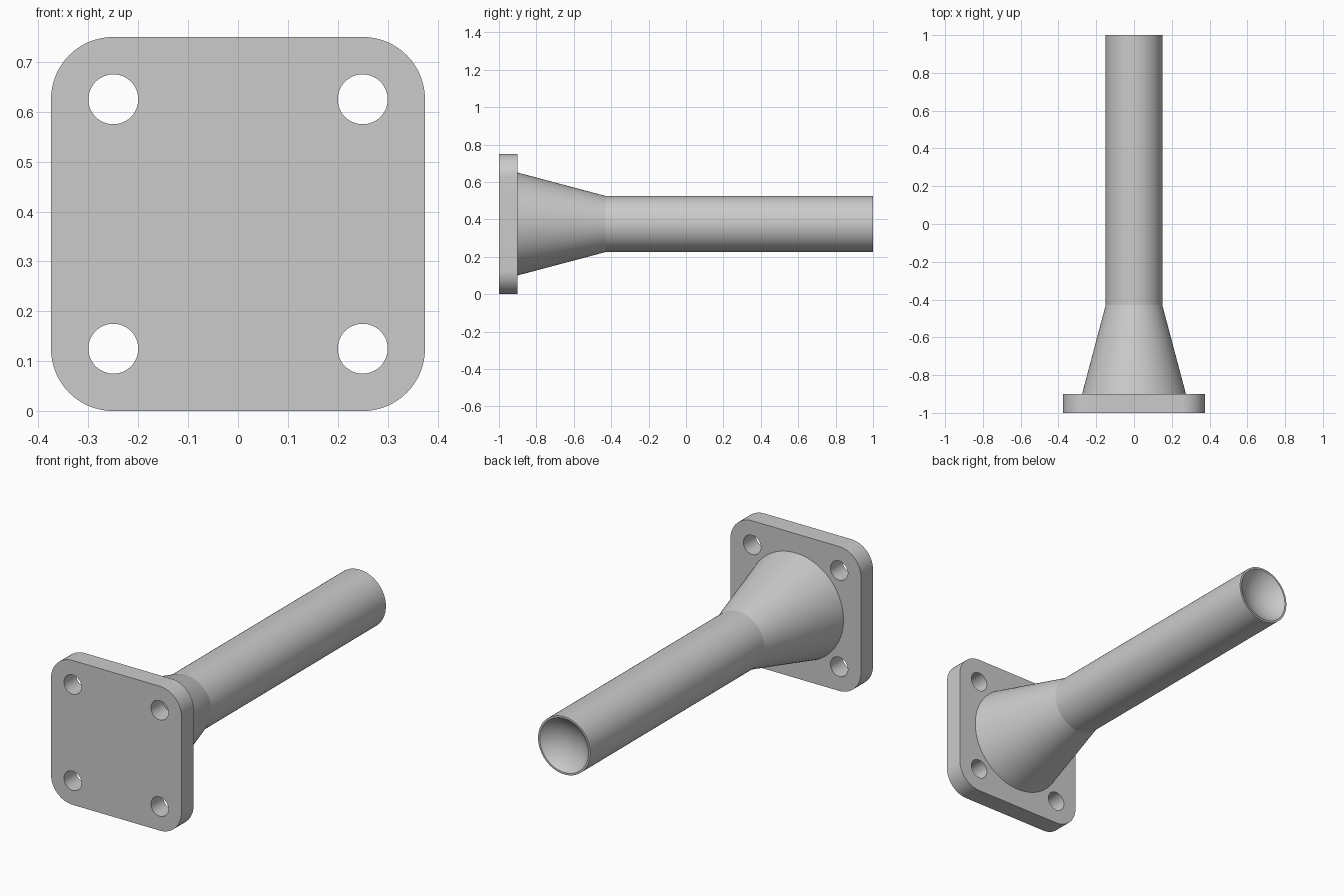
import bpy
import bmesh
from math import sin, cos, pi, radians, asin
from mathutils import Vector, Matrix

cube = bpy.data.objects.get("Cube")
if cube:
    bpy.data.objects.remove(cube, do_unlink=True)

CENTRE_Z = 0.375
SEGMENTS = 72

grey = bpy.data.materials.new("plain grey")
grey.use_nodes = True
colour = (0.6, 0.6, 0.6, 1)
grey.diffuse_color = colour
grey.node_tree.nodes["Principled BSDF"].inputs["Base Color"].default_value = colour


def smooth(obj):
    bpy.ops.object.select_all(action="DESELECT")
    obj.select_set(True)
    bpy.context.view_layer.objects.active = obj
    bpy.ops.object.shade_smooth_by_angle(angle=radians(12))


def lathe(name, profile):
    """Spin (radius, y) points about the horizontal axis."""
    bm = bmesh.new()
    verts = [bm.verts.new((r, y, 0)) for r, y in profile]
    edges = [bm.edges.new(pair) for pair in zip(verts, verts[1:])]
    bmesh.ops.spin(bm, geom=verts + edges, cent=(0, 0, 0), axis=(0, 1, 0),
                   angle=2 * pi, steps=SEGMENTS, use_merge=True)
    bmesh.ops.remove_doubles(bm, verts=bm.verts, dist=0.0001)
    bmesh.ops.recalc_face_normals(bm, faces=bm.faces)
    mesh = bpy.data.meshes.new(name)
    bm.to_mesh(mesh)
    bm.free()
    mesh.materials.append(grey)
    obj = bpy.data.objects.new(name, mesh)
    obj.location.z = CENTRE_Z
    bpy.context.collection.objects.link(obj)
    smooth(obj)


def arc(cx, cy, radius, start, sweep, steps):
    return [(cx + radius * cos(start + sweep * i / steps),
             cy + radius * sin(start + sweep * i / steps)) for i in range(steps + 1)]


# Flange: rounded square outline with four bolt holes, extruded
corners = [(1, 1), (-1, 1), (-1, -1), (1, -1)]
outline = []
for i, (sx, sy) in enumerate(corners):
    outline += arc(0.25 * sx, 0.25 * sy, 0.125, i * pi / 2, pi / 2, 16)
loops = [outline]
loops += [arc(0.25 * sx, 0.25 * sy, 0.05, 0, 2 * pi, 48)[:-1] for sx, sy in corners]

curve = bpy.data.curves.new("flange", "CURVE")
curve.dimensions = "2D"
curve.fill_mode = "BOTH"
curve.extrude = 0.05
for loop in loops:
    spline = curve.splines.new("POLY")
    spline.points.add(len(loop) - 1)
    for point, (x, y) in zip(spline.points, loop):
        point.co = (x, y, 0, 1)
    spline.use_cyclic_u = True
source = bpy.data.objects.new("flange_outline", curve)
bpy.context.collection.objects.link(source)
bpy.context.view_layer.update()
mesh = bpy.data.meshes.new_from_object(
    source.evaluated_get(bpy.context.evaluated_depsgraph_get()))
bpy.data.objects.remove(source, do_unlink=True)

bm = bmesh.new()
bm.from_mesh(mesh)
bmesh.ops.remove_doubles(bm, verts=bm.verts, dist=0.0001)
bmesh.ops.transform(bm, matrix=Matrix.Rotation(pi / 2, 4, "X"), verts=bm.verts)
bmesh.ops.recalc_face_normals(bm, faces=bm.faces)
bm.to_mesh(mesh)
bm.free()
mesh.materials.clear()
mesh.materials.append(grey)
flange = bpy.data.objects.new("flange", mesh)
flange.location = Vector((0, -0.95, CENTRE_Z))
bpy.context.collection.objects.link(flange)
smooth(flange)

# Tapered neck between flange and shaft
NECK_END = -0.43
lathe("tapered_neck", [(0.275, -0.9), (0.15, NECK_END)])

# Shaft with a shallow round dish in its free end
dish_radius, depth = 0.14, 0.06
sphere = (dish_radius ** 2 + depth ** 2) / (2 * depth)
half_angle = asin(dish_radius / sphere)
dish = []
for i in range(13):
    t = half_angle * (1 - i / 12)
    dish.append((sphere * sin(t), 1 - depth + sphere * (1 - cos(t))))
lathe("shaft", [(0.15, NECK_END), (0.15, 1)] + dish)
